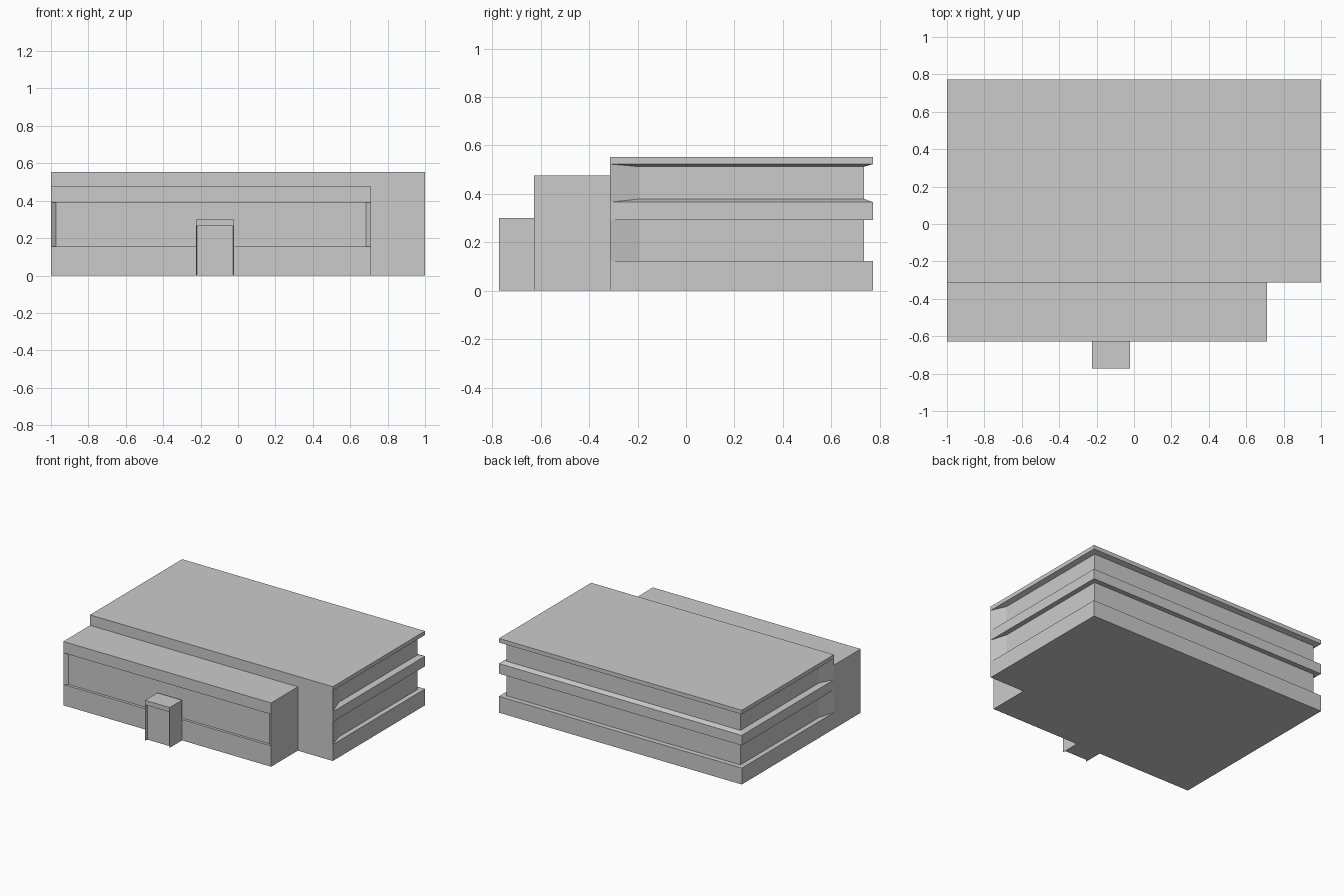
import bpy, bmesh

if "Cube" in bpy.data.objects:
    bpy.data.objects.remove(bpy.data.objects["Cube"])


def loft(name, outer, inner, levels):
    """Stack rings of the outer / recessed outline.
    level = (recessed?, z, z at points that both outlines share)"""
    bm = bmesh.new()
    rings = []
    for recessed, z, z_shared in levels:
        outline = inner if recessed else outer
        rings.append([bm.verts.new((p[0], p[1], z_shared if o == i else z))
                      for p, o, i in zip(outline, outer, inner)])
    n = len(outer)
    for a, b in zip(rings, rings[1:]):
        for k in range(n):
            j = (k + 1) % n
            bm.faces.new((a[k], a[j], b[j], b[k]))
    bm.faces.new(rings[0][::-1])
    bm.faces.new(rings[-1])
    # Close the tapered recess ends and tidy
    bmesh.ops.remove_doubles(bm, verts=bm.verts, dist=1e-5)
    bmesh.ops.recalc_face_normals(bm, faces=bm.faces)
    me = bpy.data.meshes.new(name)
    bm.to_mesh(me)
    bm.free()
    ob = bpy.data.objects.new(name, me)
    bpy.context.collection.objects.link(ob)
    return ob


def flat(recessed, z):
    return (recessed, z, z)


BACK, MID, FRONT, PORCH = 0.772, -0.313, -0.627, -0.772


# Main hall: window bands wrap sides and back, fading out at the front corners
def hall_outline(d):
    return [(-1, MID), (1, MID), (1 - d, -0.19), (1 - d, BACK - d),
            (-1 + d, BACK - d), (-1 + d, -0.19)]


loft("main_hall", hall_outline(0), hall_outline(0.037), [
    flat(False, 0), flat(False, 0.122), flat(True, 0.122),
    flat(True, 0.291), flat(False, 0.291), flat(False, 0.366),
    (True, 0.379, 0.366), (True, 0.512, 0.523),
    flat(False, 0.523), flat(False, 0.553)])


# Blocks with a shallow recessed panel in the front face
def block_outline(x0, x1, front, back, side, d):
    return [(x0, front), (x0 + side, front + d), (x1 - side, front + d),
            (x1, front), (x1, back), (x0, back)]


loft("front_wing",
     block_outline(-1, 0.712, FRONT, MID, 0.028, 0),
     block_outline(-1, 0.712, FRONT, MID, 0.028, 0.02),
     [flat(False, 0), flat(False, 0.155), flat(True, 0.155),
      flat(True, 0.39), flat(False, 0.39), flat(False, 0.475)])

loft("entrance_porch",
     block_outline(-0.224, -0.022, PORCH, FRONT, 0.005, 0),
     block_outline(-0.224, -0.022, PORCH, FRONT, 0.005, 0.022),
     [flat(True, 0), flat(True, 0.266), flat(False, 0.266), flat(False, 0.3)])
